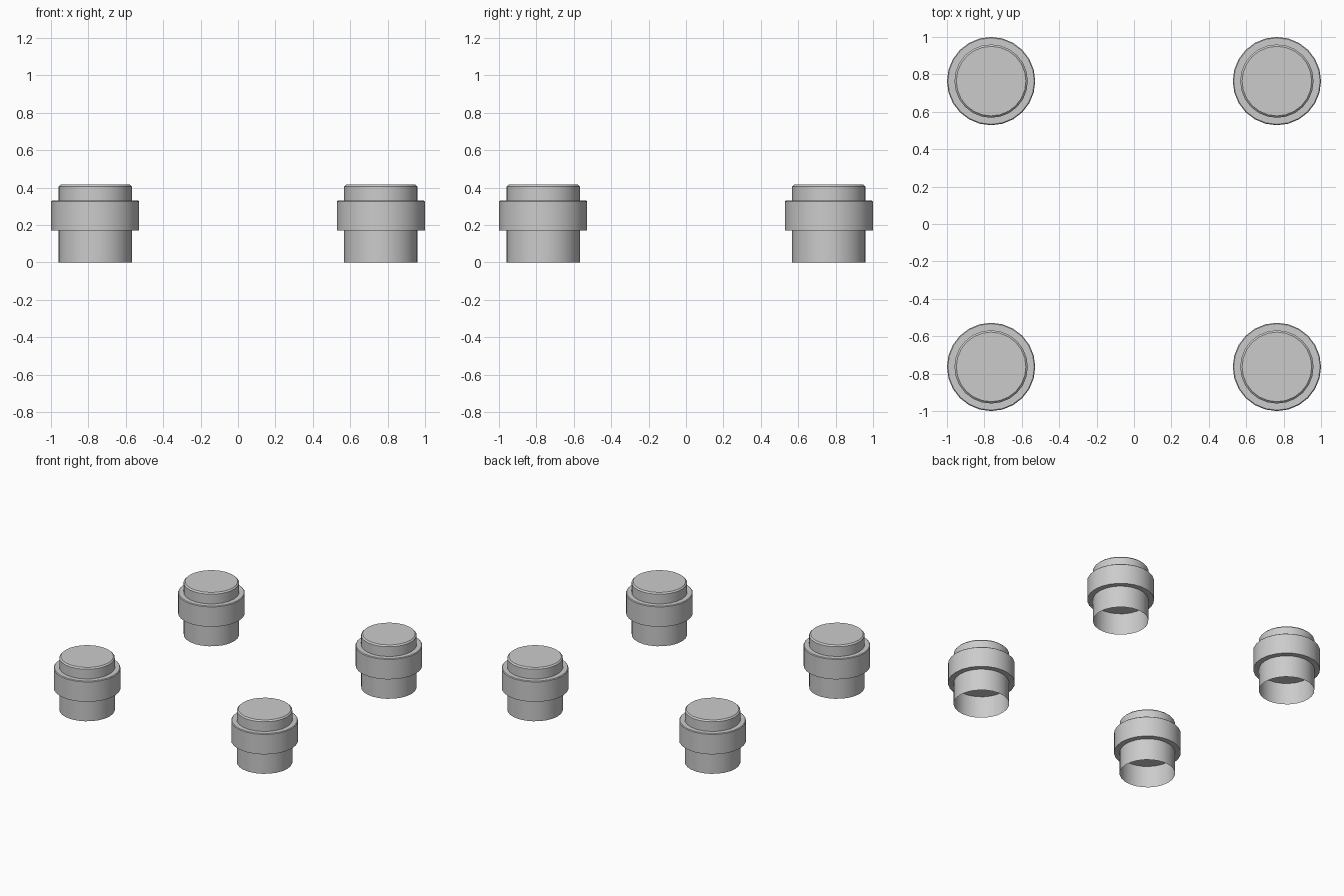
import bpy
import bmesh
import math

cube = bpy.data.objects.get("Cube")
if cube:
    bpy.data.objects.remove(cube, do_unlink=True)

grey = bpy.data.materials.new("mid_grey")
grey.use_nodes = True
colour = (0.6, 0.6, 0.6, 1)
grey.diffuse_color = colour
grey.node_tree.nodes["Principled BSDF"].inputs["Base Color"].default_value = colour

SIDES = 24


def turned(name, profile, x, y):
    """Revolve a radius/height profile; a zero radius closes the end."""
    bm = bmesh.new()
    rings = []
    for r, z in profile:
        if r == 0:
            rings.append([bm.verts.new((0, 0, z))])
            continue
        angles = [2 * math.pi * i / SIDES for i in range(SIDES)]
        rings.append([bm.verts.new((r * math.cos(a), r * math.sin(a), z)) for a in angles])
    for low, high in zip(rings, rings[1:]):
        if len(low) == 1:
            bm.faces.new(high[::-1])
        elif len(high) == 1:
            bm.faces.new(low)
        else:
            for i in range(SIDES):
                j = (i + 1) % SIDES
                bm.faces.new((low[i], low[j], high[j], high[i]))
    # remove the centre points, the caps are single flat faces
    bmesh.ops.delete(bm, geom=[v for v in bm.verts if not v.link_faces], context="VERTS")
    mesh = bpy.data.meshes.new(name)
    bm.to_mesh(mesh)
    bm.free()
    mesh.materials.append(grey)
    obj = bpy.data.objects.new(name, mesh)
    obj.location = (x, y, 0)
    bpy.context.collection.objects.link(obj)
    bpy.ops.object.select_all(action="DESELECT")
    obj.select_set(True)
    bpy.context.view_layer.objects.active = obj
    bpy.ops.object.shade_smooth_by_angle(angle=math.radians(30))


R, COLLAR, BEVEL = 0.196, 0.236, 0.01
BASE, STEP, TOP = 0.17, 0.33, 0.415
OFFSET = 1 - COLLAR

for side, sx in (("left", 1), ("right", -1)):
    for end, sy in (("front", -1), ("back", 1)):
        x, y = sx * OFFSET, sy * OFFSET
        label = f"{end}_{side}"
        # open lower sleeve
        turned(f"sleeve_{label}", [(R, 0), (R, BASE)], x, y)
        # wide collar with a closed underside
        turned(f"collar_{label}", [(0, BASE), (COLLAR, BASE), (COLLAR, STEP - BEVEL / 2),
                                   (COLLAR - BEVEL / 2, STEP), (R, STEP)], x, y)
        # bevelled top cap
        turned(f"cap_{label}", [(R, STEP), (R, TOP - BEVEL),
                                (R - BEVEL, TOP), (0, TOP)], x, y)
